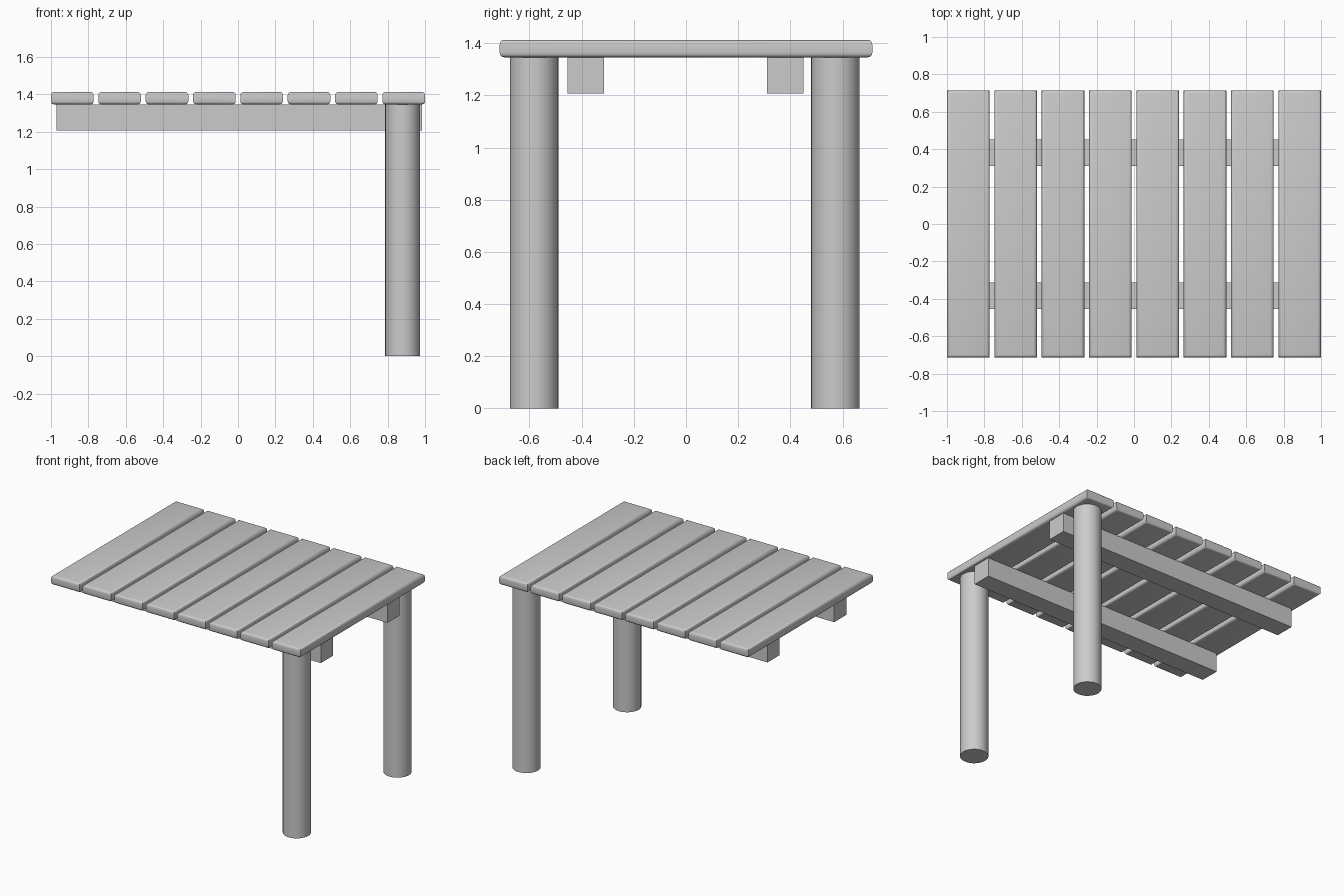
import bpy, bmesh

if "Cube" in bpy.data.objects:
    bpy.data.objects.remove(bpy.data.objects["Cube"])

TOP, UNDER = 1.413, 1.346          # table top and plank underside heights


def smooth(obj):
    bpy.ops.object.select_all(action='DESELECT')
    obj.select_set(True)
    bpy.context.view_layer.objects.active = obj
    bpy.ops.object.shade_smooth_by_angle(angle=0.6)


def box(name, x0, x1, y0, y1, z0, z1, bevel=0.0, segments=1):
    bm = bmesh.new()
    bmesh.ops.create_cube(bm, size=1)
    for v in bm.verts:
        v.co.x = x1 if v.co.x > 0 else x0
        v.co.y = y1 if v.co.y > 0 else y0
        v.co.z = z1 if v.co.z > 0 else z0
    if bevel:
        # round only the horizontal edges, upright corners stay sharp
        edges = [e for e in bm.edges
                 if abs(e.verts[0].co.z - e.verts[1].co.z) < 1e-6]
        bmesh.ops.bevel(bm, geom=edges, offset=bevel, segments=segments,
                        profile=0.5, affect='EDGES', clamp_overlap=True)
    mesh = bpy.data.meshes.new(name)
    bm.to_mesh(mesh)
    bm.free()
    obj = bpy.data.objects.new(name, mesh)
    bpy.context.collection.objects.link(obj)
    return obj


# Top planks
count, width = 8, 0.228
pitch = (2 - width) / (count - 1)
for i in range(count):
    x = -1 + i * pitch
    smooth(box(f"top_plank_{i + 1}", x, x + width, -0.714, 0.714,
               UNDER, TOP, 0.017, 3))

# Support beams under the planks
for side, y in (("front", -0.384), ("back", 0.381)):
    box(f"{side}_beam", -0.97, 0.983, y - 0.07, y + 0.07, 1.208, UNDER + 0.001)

# Round legs, at the right end only
for side, y in (("front", -0.582), ("back", 0.573)):
    bpy.ops.mesh.primitive_cylinder_add(vertices=32, radius=0.093,
                                        depth=UNDER + 0.001,
                                        location=(0.88, y, (UNDER + 0.001) / 2))
    leg = bpy.context.object
    leg.name = f"{side}_right_leg"
    smooth(leg)
